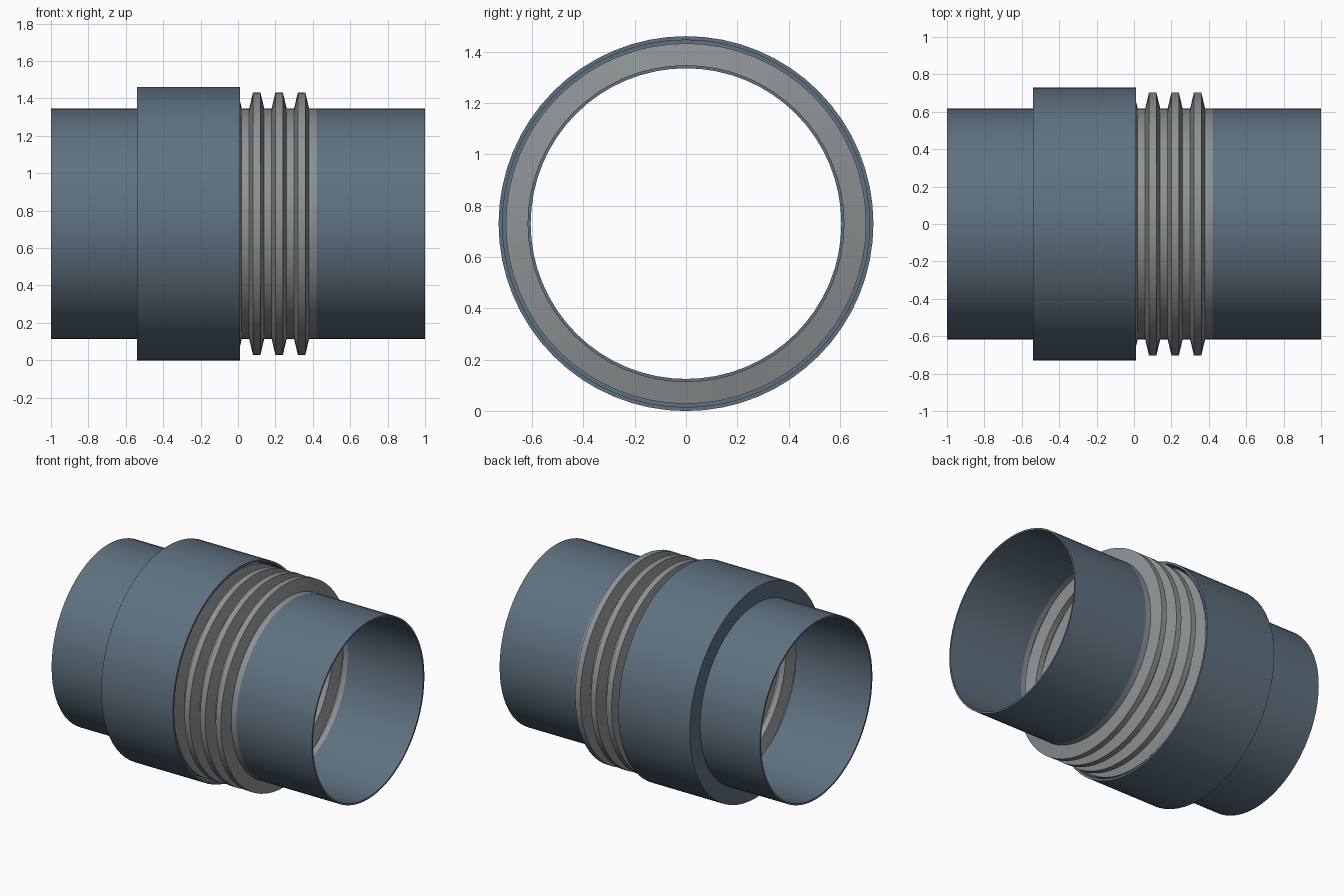
import bpy, bmesh, math

if "Cube" in bpy.data.objects:
    bpy.data.objects.remove(bpy.data.objects["Cube"])

AXIS_Z = 0.73
SEGMENTS = 64


def material(name, rgb):
    m = bpy.data.materials.new(name)
    m.diffuse_color = (*rgb, 1)
    m.use_nodes = True
    m.node_tree.nodes["Principled BSDF"].inputs["Base Color"].default_value = m.diffuse_color
    return m


def lathe(name, profile, mat):
    """Spin a closed (x, radius) profile around the x axis."""
    bm = bmesh.new()
    rings = []
    for i in range(SEGMENTS):
        a = 2 * math.pi * i / SEGMENTS
        rings.append([bm.verts.new((x, r * math.sin(a), r * math.cos(a))) for x, r in profile])
    n = len(profile)
    for i in range(SEGMENTS):
        p, q = rings[i], rings[(i + 1) % SEGMENTS]
        for j in range(n):
            k = (j + 1) % n
            bm.faces.new((p[j], p[k], q[k], q[j]))
    bmesh.ops.recalc_face_normals(bm, faces=bm.faces)
    mesh = bpy.data.meshes.new(name)
    bm.to_mesh(mesh)
    bm.free()
    ob = bpy.data.objects.new(name, mesh)
    ob.location.z = AXIS_Z
    mesh.materials.append(mat)
    bpy.context.collection.objects.link(ob)
    bpy.ops.object.select_all(action='DESELECT')
    ob.select_set(True)
    bpy.context.view_layer.objects.active = ob
    bpy.ops.object.shade_smooth_by_angle(angle=math.radians(30))
    return ob


steel = material("painted_steel", (0.115, 0.165, 0.215))
bare = material("bellows_metal", (0.27, 0.29, 0.30))

# Two pipe ends
for name, x0, x1 in (("left_pipe", -1, -0.42), ("right_pipe", 0.42, 1)):
    lathe(name, [(x0, 0.605), (x1, 0.605), (x1, 0.617), (x0, 0.617)], steel)

# Corrugated bellows: seven convolutions, continuing under the sleeve
outer = []
for i in range(7):
    x = -0.42 + 0.12 * i
    outer += [(x, 0.617), (x + 0.02, 0.702), (x + 0.06, 0.702), (x + 0.08, 0.617)]
outer.append((0.42, 0.617))
inner = [(x, r - 0.008) for x, r in reversed(outer)]
lathe("bellows", outer + inner, bare)

# Protective sleeve, closed onto the left pipe and open on the right
lathe("outer_sleeve", [(-0.54, 0.615), (-0.54, 0.73), (0.01, 0.73),
                       (0.01, 0.715), (-0.525, 0.715), (-0.525, 0.615)], steel)
